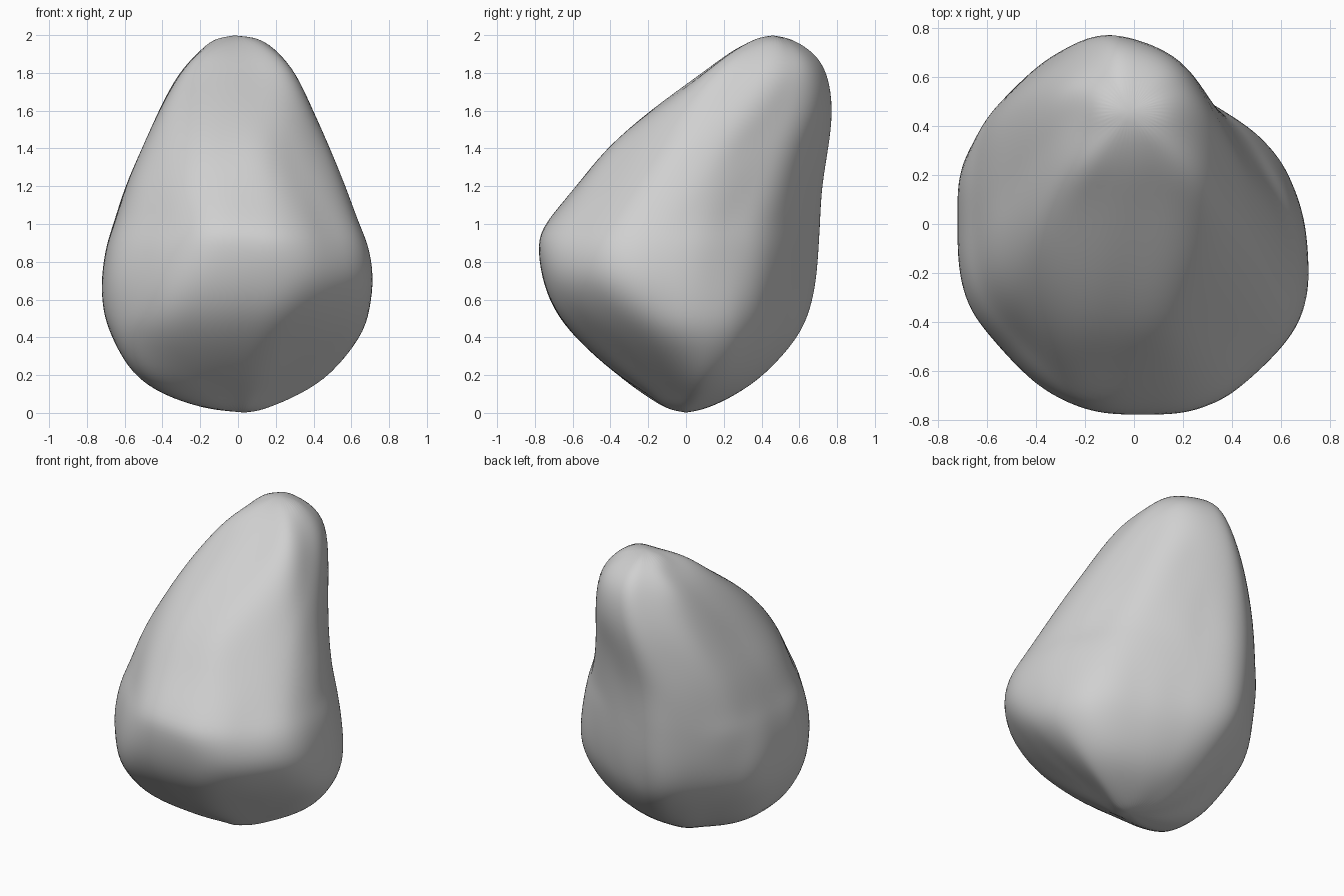
import bpy, bmesh, math
from mathutils import Vector, noise

cube = bpy.data.objects.get("Cube")
if cube:
    bpy.data.objects.remove(cube, do_unlink=True)

SEGMENTS = 48
SHARPNESS = 14

# Compass turn, from +x through +y, that each flat side of the boulder faces
SIDE_TURNS = (0, 30, 65, 90, 135, 180, 223, 270, 315)

# Boulder layers in hundredths: height, then the distance of each flat side
LAYERS = [
    (2, 16, 13, 10, 11, 14, 18, 18, 11, 11),
    (9, 38, 33, 26, 25, 28, 40, 41, 20, 20),
    (20, 54, 52, 40, 43, 43, 57, 61, 37, 33),
    (40, 67, 66, 52, 63, 61, 68, 72, 59, 56),
    (55, 71, 67, 56, 71, 69, 72, 75, 71, 70),
    (72, 73, 65, 58, 74, 72, 73, 75, 77, 80),
    (90, 70, 61, 59, 75, 74, 70, 71, 79, 78),
    (100, 65, 57, 59, 76, 74, 66, 66, 76, 71),
    (120, 58, 54, 61, 76, 74, 60, 59, 58, 56),
    (140, 49, 52, 65, 80, 72, 51, 48, 43, 42),
    (160, 40, 52, 70, 82, 68, 42, 33, 19, 28),
    (180, 31, 51, 69, 77, 61, 31, 12, -9, 11),
    (191, 21, 43, 61, 69, 54, 21, 0, -23, -3),
    (198, 12, 34, 50, 58, 45, 14, -19, -36, -21),
]


def direction(turn):
    return Vector((math.cos(turn), math.sin(turn), 0))


def ring(bm, layer):
    """One cross-section: flat sides blended into softly rounded corners."""
    z, *sides = [value / 100 for value in layer]
    normals = [direction(math.radians(turn)) for turn in SIDE_TURNS]
    back, front = sides[3], sides[7]
    centre = Vector((0, (back - front) / 2, z))
    reach = [max(d - n.dot(centre), 0.03) for d, n in zip(sides, normals)]
    verts = []
    for k in range(SEGMENTS):
        ray = direction(k * math.tau / SEGMENTS)
        total = sum((max(n.dot(ray), 0) / r) ** SHARPNESS
                    for n, r in zip(normals, reach))
        verts.append(bm.verts.new(centre + ray * total ** (-1 / SHARPNESS)))
    return verts


# Stack the rings and close both ends
bm = bmesh.new()
rings = [ring(bm, layer) for layer in LAYERS]
for low, high in zip(rings, rings[1:]):
    for k in range(SEGMENTS):
        j = (k + 1) % SEGMENTS
        bm.faces.new((low[k], low[j], high[j], high[k]))
base = bm.verts.new((0.04, 0, 0))
peak = bm.verts.new((-0.02, 0.46, 2))
for k in range(SEGMENTS):
    j = (k + 1) % SEGMENTS
    bm.faces.new((base, rings[0][j], rings[0][k]))
    bm.faces.new((peak, rings[-1][k], rings[-1][j]))

# Gentle weathering
bm.normal_update()
offsets = [(v, v.normal * 0.01 * noise.noise(v.co * 5)) for v in bm.verts
           if v not in (base, peak)]
for v, offset in offsets:
    v.co += offset

mesh = bpy.data.meshes.new("boulder")
bm.to_mesh(mesh)
bm.free()
boulder = bpy.data.objects.new("boulder", mesh)
bpy.context.collection.objects.link(boulder)
mesh.shade_smooth()
rounding = boulder.modifiers.new("rounding", "SUBSURF")
rounding.levels = rounding.render_levels = 2

# Plain stone colour
stone = bpy.data.materials.new("light grey stone")
stone.use_nodes = True
colour = (0.63, 0.63, 0.63, 1)
stone.diffuse_color = colour
stone.node_tree.nodes["Principled BSDF"].inputs["Base Color"].default_value = colour
mesh.materials.append(stone)
